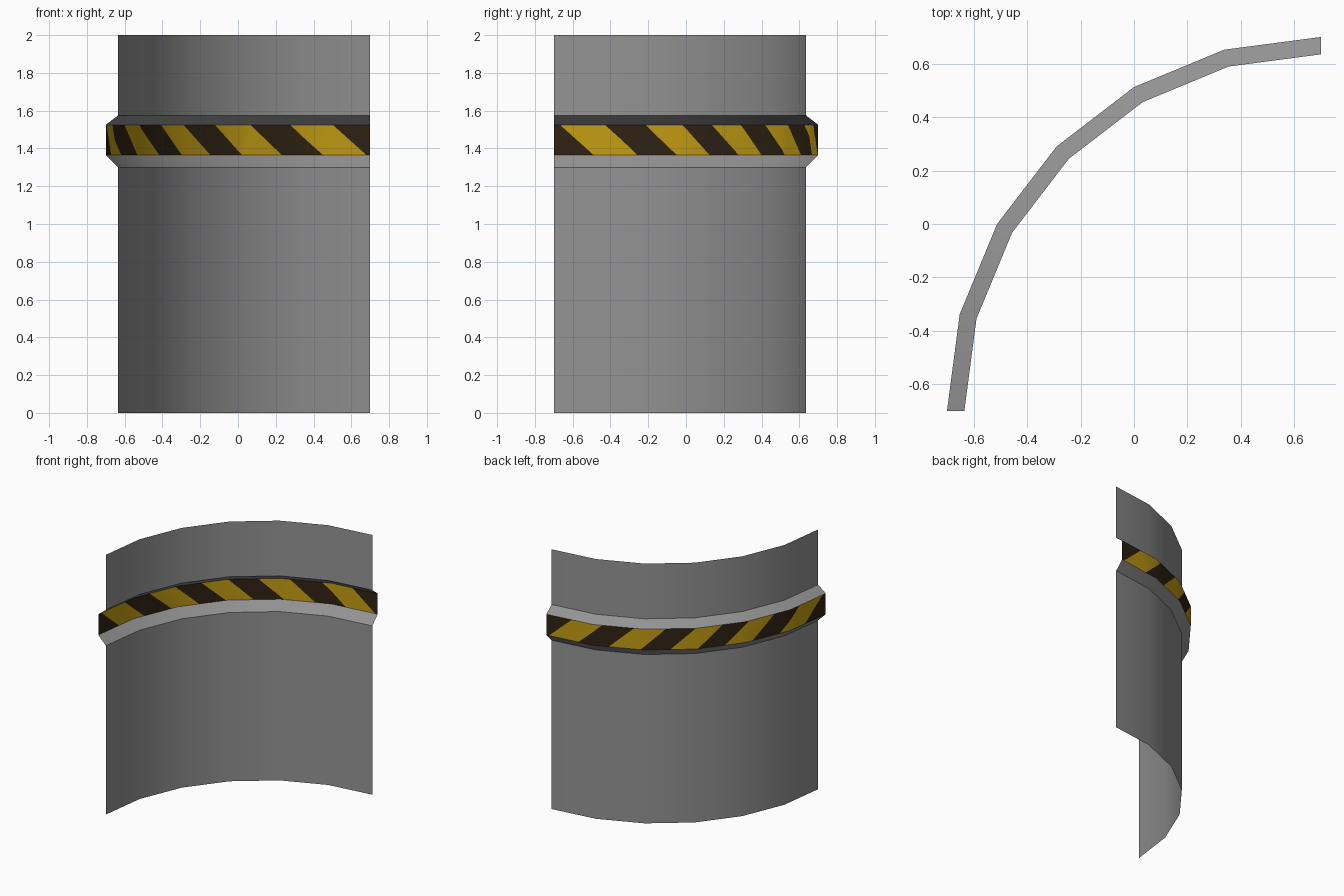
import bpy, bmesh, math
from mathutils import Vector

if "Cube" in bpy.data.objects:
    bpy.data.objects.remove(bpy.data.objects["Cube"])

R_IN, R_OUT, SEGS = 1.335, 1.40, 6
STEP = math.radians(90 / SEGS)
CHORD = 2 * R_OUT * math.sin(STEP / 2)
Z_LOW, Z_BAND0, Z_BAND1, Z_HIGH, Z_TOP = 1.30, 1.365, 1.525, 1.575, 2.0


def material(name, rgb):
    m = bpy.data.materials.new(name)
    m.diffuse_color = (*rgb, 1)
    m.use_nodes = True
    m.node_tree.nodes["Principled BSDF"].inputs["Base Color"].default_value = m.diffuse_color
    return m


grey = material("grey_metal", (0.29, 0.29, 0.29))
yellow = material("warning_yellow", (0.54, 0.33, 0.006))
dark = material("warning_dark", (0.028, 0.016, 0.006))


def wrap(s, r, z):
    """Point on the faceted quarter arc, s counted in segments from the right end."""
    i = min(int(s + 1e-6), SEGS - 1)
    a0 = math.pi / 2 + i * STEP
    a1 = a0 + STEP
    p = Vector((math.cos(a0), math.sin(a0))).lerp(Vector((math.cos(a1), math.sin(a1))), s - i)
    return Vector((0.7 + r * p.x, -0.7 + r * p.y, z))


def flat_strip(z0, z1):
    """Unrolled strip: x is the segment count, z the height."""
    bm = bmesh.new()
    lo = [bm.verts.new((i, 0, z0)) for i in range(SEGS + 1)]
    hi = [bm.verts.new((i, 0, z1)) for i in range(SEGS + 1)]
    for i in range(SEGS):
        bm.faces.new((lo[i], hi[i], hi[i + 1], lo[i + 1]))
    return bm


def finish(bm, name, z0, z1, r0, r1, mats):
    for v in bm.verts:
        h = (v.co.z - z0) / (z1 - z0)
        v.co = wrap(v.co.x, r0 + (r1 - r0) * h, v.co.z)
    for f in bm.faces:
        f.smooth = True
    me = bpy.data.meshes.new(name)
    bm.to_mesh(me)
    bm.free()
    for m in mats:
        me.materials.append(m)
    bpy.context.collection.objects.link(bpy.data.objects.new(name, me))


# Plain curved wall sheets and the sloped ledges of the ridge
for name, z0, z1, r0, r1 in (
    ("lower_wall", 0, Z_LOW, R_IN, R_IN),
    ("lower_ledge", Z_LOW, Z_BAND0, R_IN, R_OUT),
    ("upper_ledge", Z_BAND1, Z_HIGH, R_OUT, R_IN),
    ("upper_wall", Z_HIGH, Z_TOP, R_IN, R_IN),
):
    finish(flat_strip(z0, z1), name, z0, z1, r0, r1, [grey])

# Hazard band: slanted stripes cut while the strip is flat
SLANT = 0.18 / CHORD
HEIGHT = Z_BAND1 - Z_BAND0
tops = [t / CHORD for t in (0.20, 0.432, 0.66, 0.885, 1.095, 1.29, 1.485, 1.695, 1.92, 2.16)]
bm = flat_strip(Z_BAND0, Z_BAND1)
for t in tops:
    bmesh.ops.bisect_plane(bm, geom=bm.verts[:] + bm.edges[:] + bm.faces[:], dist=1e-6,
                           plane_co=(t, 0, Z_BAND1), plane_no=(HEIGHT, 0, -SLANT))
for f in bm.faces:
    c = f.calc_center_median()
    shift = SLANT * (Z_BAND1 - c.z) / HEIGHT
    passed = sum(c.x > t - shift for t in tops)
    f.material_index = 1 if passed % 2 == 0 else 0
finish(bm, "hazard_band", Z_BAND0, Z_BAND1, R_OUT, R_OUT, [yellow, dark])
